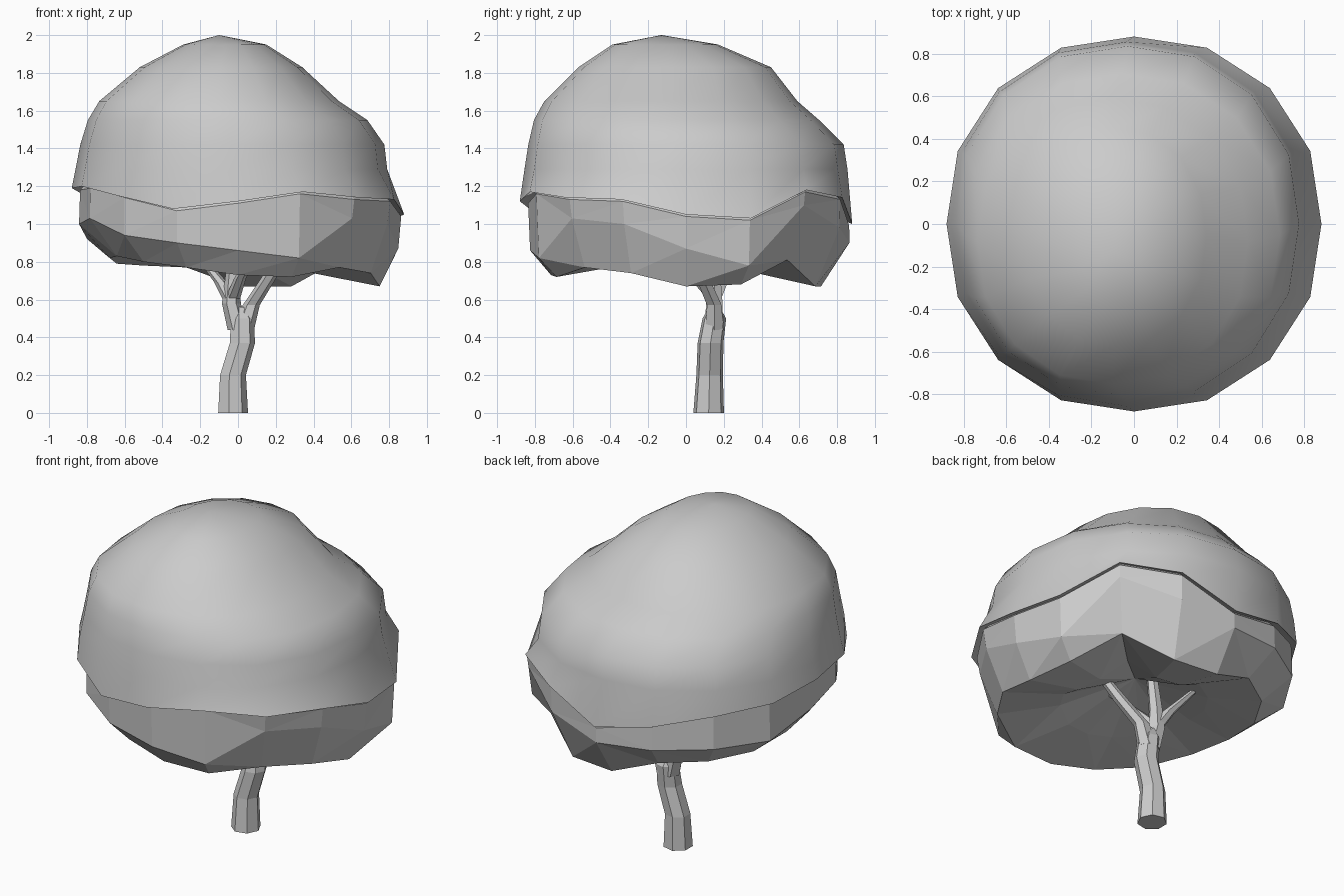
import bpy
import bmesh
from math import cos, sin, tau, radians
from mathutils import Vector

cube = bpy.data.objects.get("Cube")
if cube:
    bpy.data.objects.remove(cube, do_unlink=True)

# One plain grey for the whole tree
grey = bpy.data.materials.new("plain_grey")
grey.use_nodes = True
colour = (0.6, 0.6, 0.6, 1)
grey.diffuse_color = colour
shader = next(n for n in grey.node_tree.nodes if n.type == "BSDF_PRINCIPLED")
shader.inputs["Base Color"].default_value = colour
shader.inputs["Roughness"].default_value = 0.8


def loft(name, rings, start=None, end=None, triangles=False):
    """Skin a list of rings; each end closes to a point or with a flat cap."""
    bm = bmesh.new()
    loops = [[bm.verts.new(p) for p in ring] for ring in rings]
    count = len(loops[0])
    for low, high in zip(loops, loops[1:]):
        for i in range(count):
            j = (i + 1) % count
            bm.faces.new((low[i], low[j], high[j], high[i]))
    for loop, tip in ((loops[0], start), (loops[-1], end)):
        if tip is None:
            bm.faces.new(loop)
        else:
            pole = bm.verts.new(tip)
            for i in range(count):
                bm.faces.new((loop[i], loop[(i + 1) % count], pole))
    if triangles:
        bmesh.ops.triangulate(bm, faces=bm.faces[:], quad_method="SHORT_EDGE")
    bmesh.ops.recalc_face_normals(bm, faces=bm.faces[:])
    mesh = bpy.data.meshes.new(name)
    bm.to_mesh(mesh)
    bm.free()
    mesh.materials.append(grey)
    obj = bpy.data.objects.new(name, mesh)
    bpy.context.collection.objects.link(obj)
    return obj


def limb(name, path, radii, sides=7):
    """Faceted limb made of level rings, so its edges never twist."""
    rings = [[Vector(p) + Vector((r * cos(tau * i / sides), r * sin(tau * i / sides), 0))
              for i in range(sides)] for p, r in zip(path, radii)]
    return loft(name, rings)


# Wavy heights around the crown, anticlockwise from +x
rim = [1.05, 1.03, 1.18, 1.14, 1.0, 1.07, 1.14, 1.16, 1.19, 1.2, 1.15, 1.08, 1.12, 1.17, 1.14, 1.13]
bulge = [.87, .78, 1.1, .98, .9, .92, .93, .92, 1.0, 1.03, .94, .9, .86, .82, 1.03, 1.0]
lip = [.67, .68, .81, .67, .67, .77, .78, .79, .82, .83, .8, .77, .73, .72, .77, .74]
SEG = len(rim)
angles = [tau * i / SEG for i in range(SEG)]


def fullness(a):
    """Slight extra width on the diagonals."""
    return 1 + 0.025 * abs(sin(2 * a))


def crown_ring(radius, heights, swing=0.0, toward=45):
    """Round ring with a height per corner, wider toward one direction."""
    ring = []
    for a, z in zip(angles, heights):
        r = (radius + swing * cos(a - radians(toward))) * fullness(a)
        ring.append((r * cos(a), r * sin(a), z))
    return ring


# Smooth upper crown
dome_rings = [crown_ring(0.78, [z + 0.04 for z in rim]), crown_ring(0.88, rim)]
for z, cx, rx, cy, ry in ((1.29, -.035, .825, 0, .855),
                          (1.42, -.03, .805, 0, .835),
                          (1.55, -.055, .74, -.05, .755),
                          (1.65, -.1, .635, -.08, .67),
                          (1.83, -.09, .43, -.06, .51),
                          (1.95, -.07, .22, -.11, .28)):
    dome_rings.append([(cx + rx * fullness(a) * cos(a), cy + ry * fullness(a) * sin(a), z)
                       for a in angles])
dome = loft("upper_crown", dome_rings, start=(0, 0, 1.15), end=(-.1, -.13, 2.0))
bpy.ops.object.select_all(action="DESELECT")
dome.select_set(True)
bpy.context.view_layer.objects.active = dome
bpy.ops.object.shade_smooth_by_angle(angle=radians(60))

# Faceted lower crown, hollow underneath
loft("lower_crown", [
    crown_ring(0.72, [z + 0.12 for z in rim]),
    crown_ring(0.85, [z - 0.01 for z in rim], 0.02),
    crown_ring(0.845, bulge, 0.02, 80),
    crown_ring(0.715, lip, 0.035, 0),
    crown_ring(0.4, [0.7 * z + 0.27 for z in lip]),
], start=(0, 0, 1.2), end=(.06, .08, .9), triangles=True)

# Crooked trunk
limb("trunk", [(-.03, .12, 0), (-.03, .125, .2), (.02, .13, .37), (.02, .15, .5), (.01, .15, .56)],
     [.083, .072, .07, .064, .03])

# Forked branches reaching into the crown
branches = {
    "left_branch": ([(.03, .15, .44), (.07, .15, .57), (.16, .09, .71), (.28, -.01, .94)],
                    [.055, .045, .04, .028]),
    "right_branch": ([(0, .145, .44), (-.035, .15, .58), (-.03, .15, .7), (-.01, .14, .93)],
                     [.055, .05, .04, .03]),
    "back_twig": ([(-.04, .15, .6), (-.09, .19, .69), (-.21, .27, .84)], [.04, .035, .02]),
    "front_twig": ([(-.03, .15, .6), (.01, .05, .71), (.09, -.09, .86)], [.04, .032, .02]),
}
for name, (path, radii) in branches.items():
    limb(name, path, radii, sides=6)
